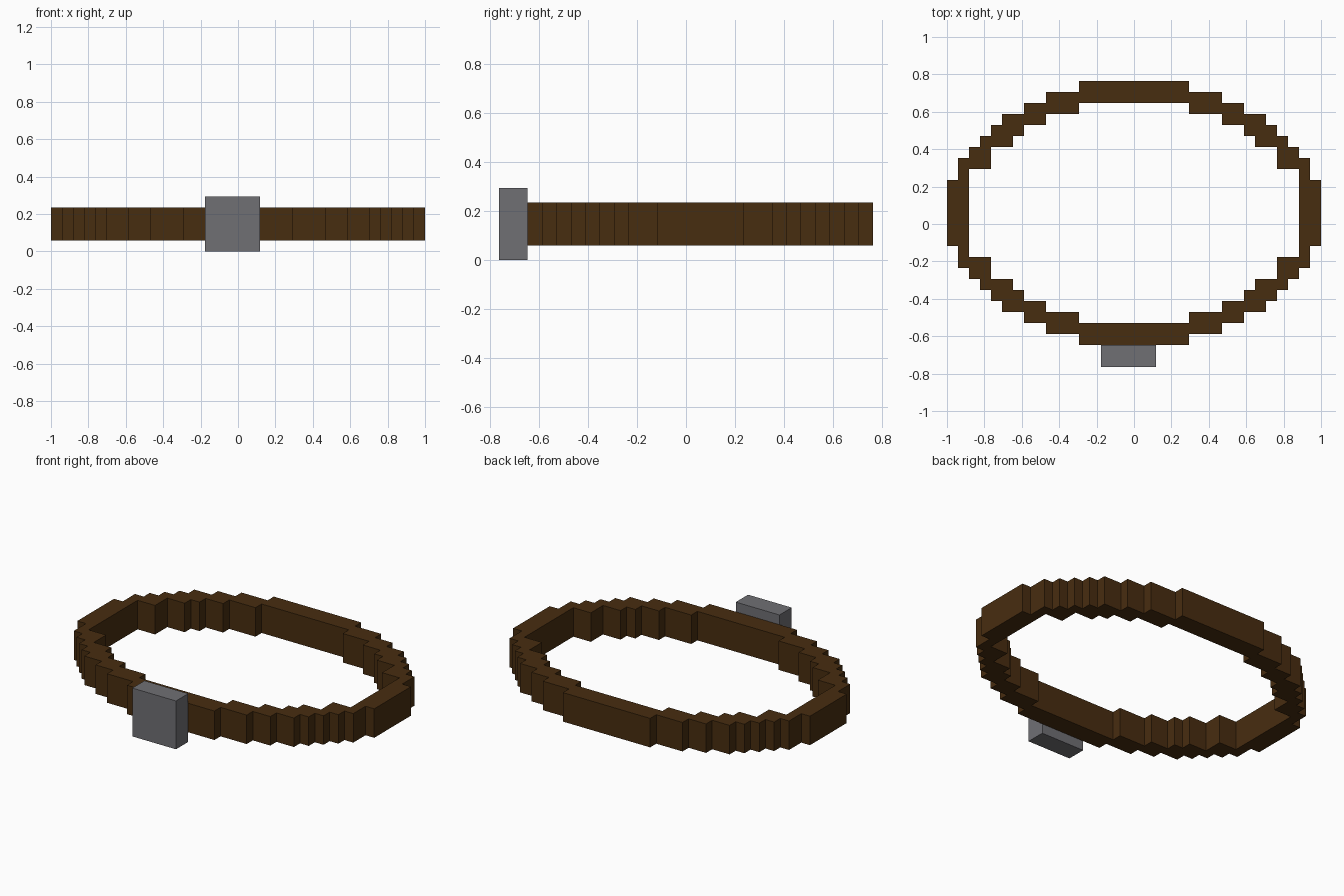
import bpy, bmesh
from mathutils import Vector

cube = bpy.data.objects.get("Cube")
if cube:
    bpy.data.objects.remove(cube, do_unlink=True)

U = 2 / 34        # size of one block
MID_Y = 1         # centre of the strap, in blocks


def material(name, rgb):
    m = bpy.data.materials.new(name)
    m.use_nodes = True
    m.diffuse_color = (*rgb, 1)
    m.node_tree.nodes["Principled BSDF"].inputs["Base Color"].default_value = (*rgb, 1)
    return m


def finish(name, bm, mat):
    bmesh.ops.recalc_face_normals(bm, faces=bm.faces)
    bmesh.ops.scale(bm, vec=(U, U, U), verts=bm.verts)
    mesh = bpy.data.meshes.new(name)
    bm.to_mesh(mesh)
    bm.free()
    mesh.materials.append(mat)
    obj = bpy.data.objects.new(name, mesh)
    bpy.context.collection.objects.link(obj)
    return obj


def stepped_ring(corners):
    """Mirror one quarter of stair corners into a closed outline."""
    quarter = []
    for i, (x, y) in enumerate(corners):
        quarter.append((x, y))
        if i + 1 < len(corners):
            quarter.append((x, corners[i + 1][1]))
    half = quarter + [(x, -y) for x, y in reversed(quarter)]
    return half + [(-x, y) for x, y in reversed(half)]


def add_loop(bm, points, z):
    verts = [bm.verts.new((x, y + MID_Y, z)) for x, y in points]
    return [bm.edges.new((a, b)) for a, b in zip(verts, verts[1:] + verts[:1])]


brown = material("brown leather", (0.064, 0.026, 0.005))
grey = material("grey metal", (0.162, 0.160, 0.175))

# Strap: stepped oval band, (half width, half depth) at each outer and inner stair
outer = [(5, 12), (8, 11), (10, 10), (12, 9), (13, 8), (14, 7), (15, 6), (16, 5), (17, 3)]
inner = [(5, 10), (8, 9), (10, 8), (11, 7), (13, 6), (15, 4)]
bm = bmesh.new()
edges = add_loop(bm, stepped_ring(outer), 1) + add_loop(bm, stepped_ring(inner), 1)
bmesh.ops.triangle_fill(bm, edges=edges, use_beauty=True, normal=(0, 0, 1))
raised = bmesh.ops.extrude_face_region(bm, geom=bm.faces[:], use_keep_orig=True)
top = [g for g in raised["geom"] if isinstance(g, bmesh.types.BMVert)]
bmesh.ops.translate(bm, vec=(0, 0, 3), verts=top)
finish("belt_strap", bm, brown)

# Buckle: plain block on the front of the strap, one block wider to the right
low, high = Vector((-3, -13, 0)), Vector((2, -11, 5))
bm = bmesh.new()
bmesh.ops.create_cube(bm, size=1)
bmesh.ops.scale(bm, vec=high - low, verts=bm.verts)
bmesh.ops.translate(bm, vec=(low + high) / 2, verts=bm.verts)
finish("belt_buckle", bm, grey)
